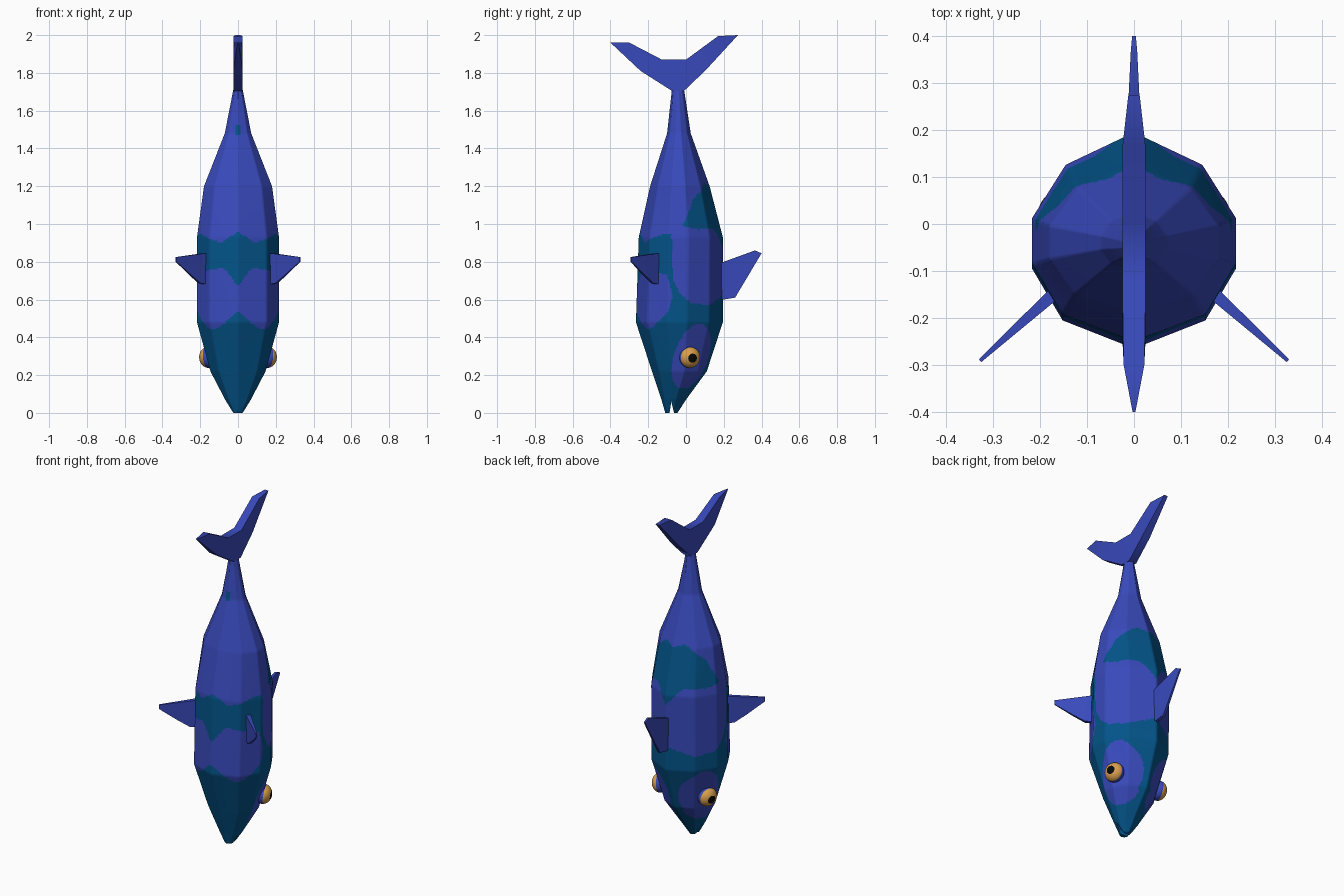
import bpy, bmesh, math
from mathutils import Vector, Matrix

if "Cube" in bpy.data.objects:
    bpy.data.objects.remove(bpy.data.objects["Cube"])


def material(name, rgb):
    m = bpy.data.materials.new(name)
    m.diffuse_color = (*rgb, 1)
    m.use_nodes = True
    m.node_tree.nodes["Principled BSDF"].inputs["Base Color"].default_value = m.diffuse_color
    return m


BLUE = material("blue skin", (0.040, 0.068, 0.50))
TEAL = material("teal stripe", (0.001, 0.088, 0.25))
GOLD = material("golden iris", (0.70, 0.35, 0.075))
BLACK = material("black pupil", (0.002, 0.002, 0.002))


def finish(bm, name, mats, angle=40):
    bmesh.ops.recalc_face_normals(bm, faces=bm.faces)
    mesh = bpy.data.meshes.new(name)
    bm.to_mesh(mesh)
    bm.free()
    for m in mats:
        mesh.materials.append(m)
    ob = bpy.data.objects.new(name, mesh)
    bpy.context.collection.objects.link(ob)
    bpy.ops.object.select_all(action='DESELECT')
    ob.select_set(True)
    bpy.context.view_layer.objects.active = ob
    bpy.ops.object.shade_smooth_by_angle(angle=math.radians(angle))
    return ob


def lerp(points, t):
    """Piecewise linear curve through (t, value) points."""
    for (a, va), (b, vb) in zip(points, points[1:]):
        if t <= b:
            return va + (vb - va) * max(0, (t - a) / (b - a))
    return points[-1][1]


# Stripe borders: height z against t, where t = 0 is belly and t = 5 is back
HEAD = [(0, .54), (.5, .47), (.9, .44), (1.3, .46), (1.7, .50), (2, .54), (2.22, .62)]
BAND_LOW = [(0, .67), (.5, .77), (1.2, .75), (1.9, .73), (2.22, .62)]
BAND_TOP = [(0, .96), (.6, .90), (1, .92), (1.7, .95), (2.1, .95), (2.14, .80),
            (2.25, .70), (2.6, .63), (3.2, .58), (4, .57), (5, .62)]
BACK_LOW = [(2.7, .99), (3.5, .97), (4.3, .98), (4.6, .95), (5, .87)]
BACK_TOP = [(2.7, .99), (3.1, 1.06), (3.4, 1.13), (3.8, 1.16), (4.5, 1.22), (5, 1.20)]


def is_teal(t, y, z):
    # blue patch around the eye: a tilted ellipse
    dy, dz = y - .028, z - .30
    along, across = dy * .33 + dz * .944, dy * .944 - dz * .33
    if (along / .18) ** 2 + (across / .09) ** 2 < 1:
        return False
    if t < .3 and 1.475 < z < 1.525:
        return True
    if t > 2.7 and lerp(BACK_LOW, t) < z < lerp(BACK_TOP, t):
        return True
    if t < 2.22 and lerp(HEAD, t) < z < lerp(BAND_LOW, t):
        return False
    return z < lerp(BAND_TOP, t)


# Body: ten-sided lofted hull, finely split so the stripes can be cut in
HALF = [(0, -1), (.7, -.74), (1, -.26), (1, .18), (.67, .69), (0, 1)]
RINGS = [  # z, belly y, back y, half width
    (0, -.11, -.045, .025), (.07, -.13, 0, .068), (.22, -.18, .11, .146),
    (.48, -.265, .195, .217), (.93, -.25, .195, .217), (1.2, -.19, .125, .18),
    (1.48, -.10, .025, .07), (1.71, -.075, -.01, .025), (1.76, -.075, -.01, .024)]
XS = [(i, p[0]) for i, p in enumerate(HALF)]
YS = [(i, p[1]) for i, p in enumerate(HALF)]
N = 14                                   # splits per side
TS = [i / N for i in range(10 * N)]      # once around; above 5 is mirrored


def build_body():
    rows = []
    for a, b in zip(RINGS, RINGS[1:]):
        n = max(1, round((b[0] - a[0]) / .009))
        rows += [[p + (q - p) * i / n for p, q in zip(a, b)] for i in range(n)]
    rows.append(RINGS[-1])
    bm = bmesh.new()
    loops = []
    for z, y0, y1, w in rows:
        loop = []
        for t in TS:
            s, side = (t, 1) if t <= 5 else (10 - t, -1)
            y = (y0 + y1) / 2 + (y1 - y0) / 2 * lerp(YS, s)
            loop.append(bm.verts.new((side * w * lerp(XS, s), y, z)))
        loops.append(loop)
    for lo, hi in zip(loops, loops[1:]):
        for i in range(len(TS)):
            j = (i + 1) % len(TS)
            f = bm.faces.new((lo[i], lo[j], hi[j], hi[i]))
            t = TS[i] + .5 / N
            c = f.calc_center_median()
            f.material_index = int(is_teal(min(t, 10 - t), c.y, c.z))
    bm.faces.new(loops[0]).material_index = 1
    bm.faces.new(loops[-1])
    return finish(bm, "body", [BLUE, TEAL], 60)


def plate(name, outline, place):
    """Fin from (u, z, half thickness) points; place(u, z, h) gives 3D."""
    bm = bmesh.new()
    a = [bm.verts.new((0, u, z)) for u, z, h in outline]
    b = [bm.verts.new((0, u, z)) for u, z, h in outline]
    caps = [bm.faces.new(a), bm.faces.new(b[::-1])]
    # split the flat caps first, then give them their thickness
    bmesh.ops.triangulate(bm, faces=caps, ngon_method='EAR_CLIP')
    for v, w, (u, z, h) in zip(a, b, outline):
        v.co, w.co = place(u, z, h), place(u, z, -h)
    for i in range(len(a)):
        j = (i + 1) % len(a)
        bm.faces.new((a[i], b[i], b[j], a[j]))
    return finish(bm, name, [BLUE], 50)


body = build_body()

# Mouth notch cut through the snout
bm = bmesh.new()
notch = [[bm.verts.new((x, y, z)) for y, z in ((-.09, -.02), (-.058, -.02), (-.078, .06))]
         for x in (-.2, .2)]
bm.faces.new(notch[0])
bm.faces.new(notch[1])
for i in range(3):
    j = (i + 1) % 3
    bm.faces.new((notch[0][i], notch[0][j], notch[1][j], notch[1][i]))
for f in bm.faces:
    f.material_index = 1
cutter = finish(bm, "mouth_cutter", [BLUE, TEAL])
cut = body.modifiers.new("mouth", 'BOOLEAN')
cut.operation, cut.solver, cut.object = 'DIFFERENCE', 'EXACT', cutter
bpy.context.view_layer.objects.active = body
bpy.ops.object.modifier_apply(modifier="mouth")
bpy.data.objects.remove(cutter)

# Forked tail and back fin, both in the middle plane
plate("tail_fin", [(-.075, 1.705, .025), (-.24, 1.81, .025), (-.40, 1.96, .003),
                   (-.30, 1.96, .022), (-.127, 1.87, .025), (0, 1.87, .025),
                   (.17, 1.995, .024), (.275, 2.0, .012), (.105, 1.815, .025),
                   (-.01, 1.705, .025)], lambda u, z, h: (h, u, z))
plate("back_fin", [(.17, .79, .016), (.20, .80, .015), (.365, .86, .007), (.40, .845, .004),
                   (.26, .61, .008), (.20, .60, .01), (.17, .60, .012)],
      lambda u, z, h: (h, u, z))

# Side fins and eyes, mirrored
for side, label in ((1, "right"), (-1, "left")):
    plate(label + "_side_fin",
          [(0, .84, .014), (.04, .845, .013), (.24, .825, .004), (.24, .80, .003),
           (.14, .73, .008), (.07, .685, .01), (0, .68, .012)],
          lambda u, z, h: (side * (.15 + .74 * u + .67 * h), -.13 - .67 * u + .74 * h, z))

    # slightly flattened eyeball: blue base, golden dome, black pupil
    bm = bmesh.new()
    bmesh.ops.create_uvsphere(bm, u_segments=28, v_segments=28, radius=.056)
    for f in bm.faces:
        up = f.calc_center_median().z / .056
        f.material_index = 2 if up > .91 else 1 if up > .2 else 0
    axis = Vector((side * .93, .34, -.1))
    turn = axis.to_track_quat('Z', 'Y').to_matrix() @ Matrix.Diagonal((1, 1, .85))
    bmesh.ops.transform(bm, verts=bm.verts, matrix=turn.to_4x4())
    bmesh.ops.translate(bm, verts=bm.verts, vec=(side * .157, .02, .294))
    finish(bm, label + "_eye", [BLUE, GOLD, BLACK])
